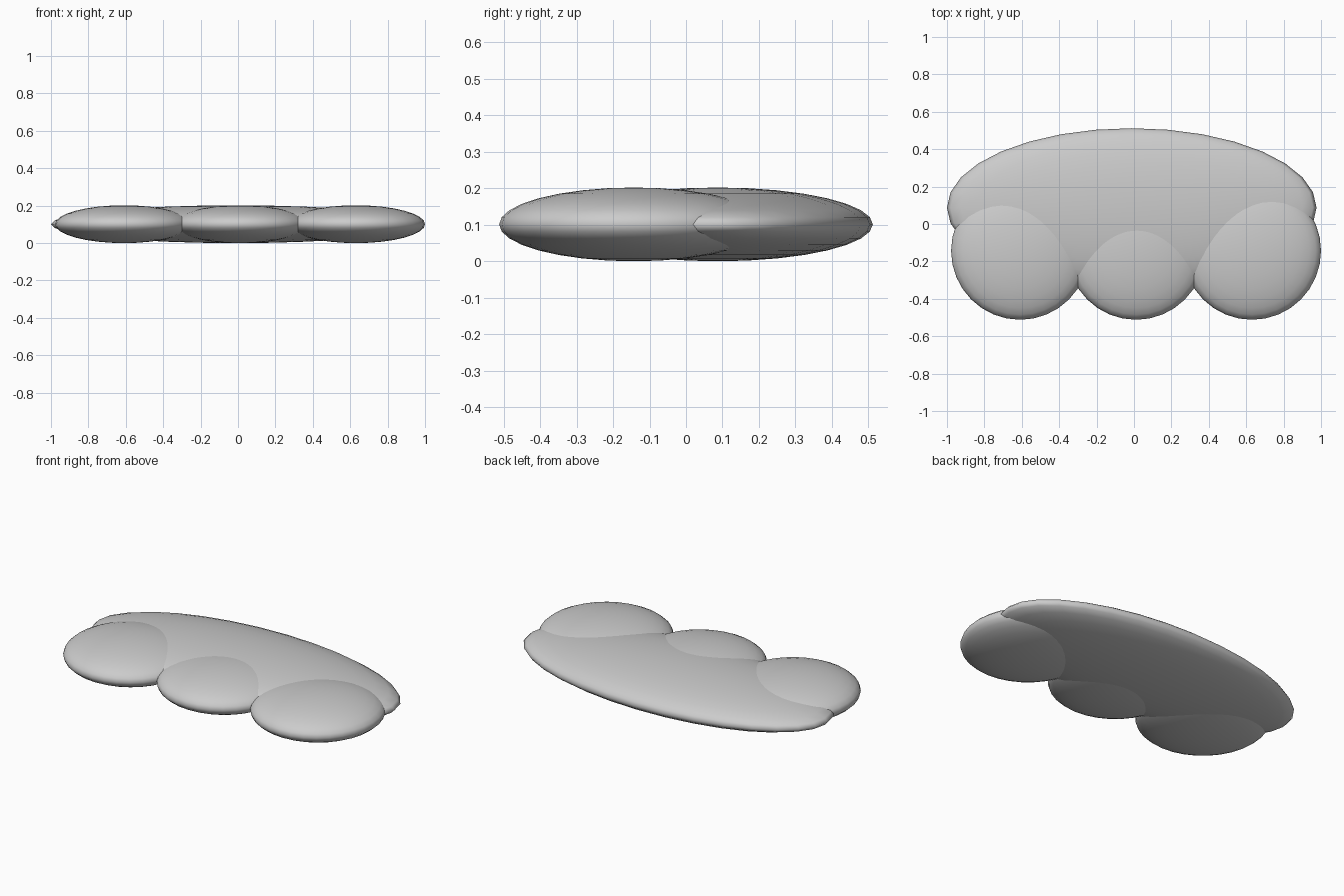
import bpy

if "Cube" in bpy.data.objects:
    bpy.data.objects.remove(bpy.data.objects["Cube"])

# Single plain grey
grey = bpy.data.materials.new("light_grey")
grey.diffuse_color = (0.6, 0.6, 0.6, 1)
grey.use_nodes = True
grey.node_tree.nodes["Principled BSDF"].inputs["Base Color"].default_value = grey.diffuse_color

RZ = 0.101


def puff(name, x, y, rx, ry):
    """Flattened smooth ellipsoid resting on the ground."""
    bpy.ops.mesh.primitive_uv_sphere_add(segments=32, ring_count=16, radius=1,
                                         location=(x, y, RZ))
    ob = bpy.context.object
    ob.name = name
    ob.scale = (rx, ry, RZ)
    bpy.ops.object.transform_apply(location=False, rotation=False, scale=True)
    bpy.ops.object.shade_smooth()
    ob.data.materials.append(grey)
    return ob


# Wide pad at the back
puff("main_pad", -0.012, 0.087, 0.988, 0.425)

# Three round lobes along the front
for name, x in (("left_lobe", -0.609), ("middle_lobe", 0.011), ("right_lobe", 0.631)):
    puff(name, x, -0.143, 0.369, 0.369)
